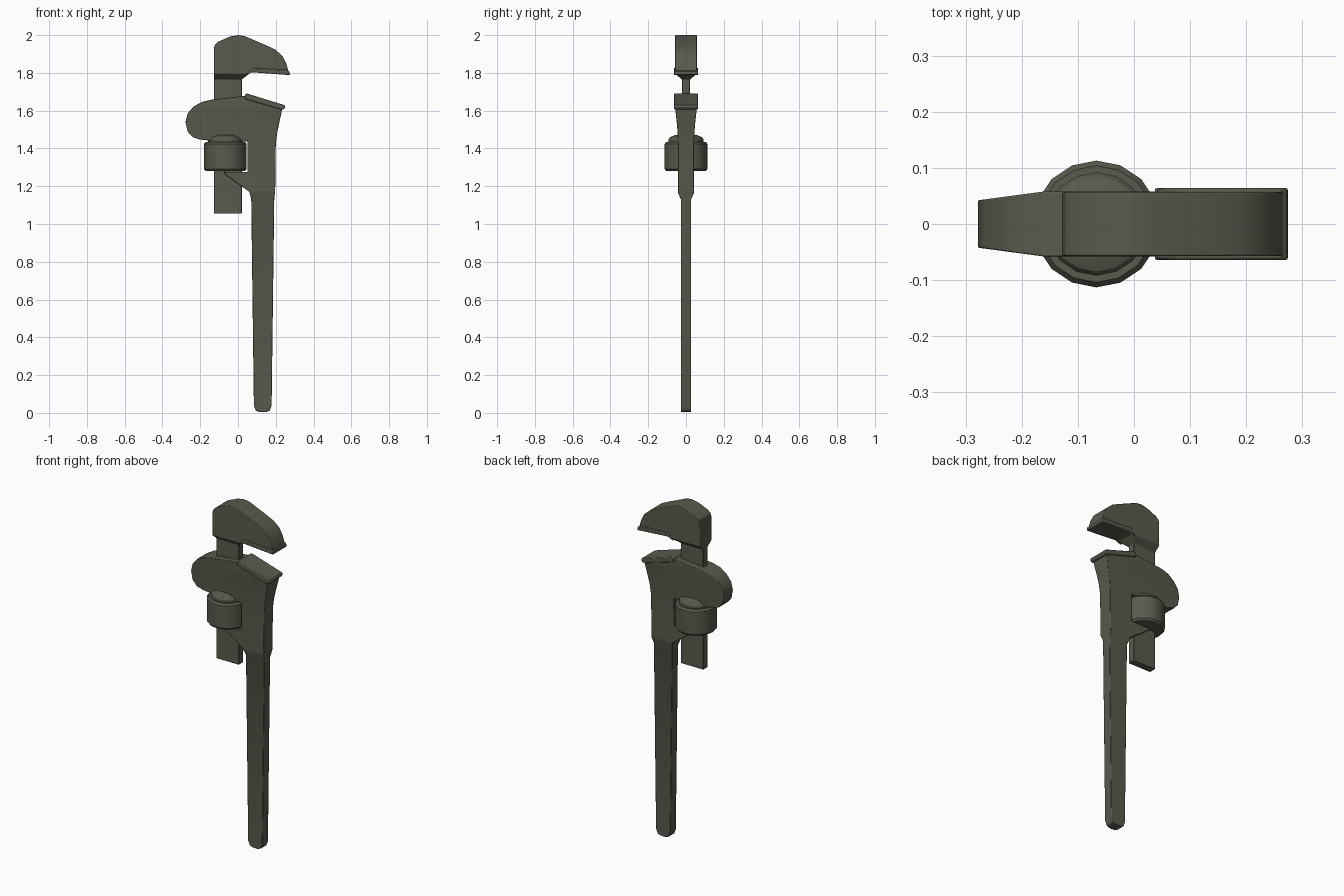
import bpy, bmesh, math

if "Cube" in bpy.data.objects:
    bpy.data.objects.remove(bpy.data.objects["Cube"])

iron = bpy.data.materials.new("dark_iron")
iron.diffuse_color = (0.10, 0.10, 0.075, 1)
iron.use_nodes = True
iron.node_tree.nodes["Principled BSDF"].inputs["Base Color"].default_value = iron.diffuse_color


def finish(bm, name, bevel):
    bmesh.ops.recalc_face_normals(bm, faces=bm.faces)
    me = bpy.data.meshes.new(name)
    bm.to_mesh(me)
    bm.free()
    me.materials.append(iron)
    ob = bpy.data.objects.new(name, me)
    bpy.context.collection.objects.link(ob)
    if bevel:
        m = ob.modifiers.new("bevel", 'BEVEL')
        m.width, m.segments = bevel, 2
        m.limit_method, m.angle_limit = 'ANGLE', math.radians(45)
    bpy.ops.object.select_all(action='DESELECT')
    bpy.context.view_layer.objects.active = ob
    ob.select_set(True)
    bpy.ops.object.shade_smooth_by_angle(angle=math.radians(30))
    return ob


def ramp(t, stops):
    """Piecewise linear lookup."""
    if t <= stops[0][0]:
        return stops[0][1]
    for (a, va), (b, vb) in zip(stops, stops[1:]):
        if t <= b:
            return va + (vb - va) * (t - a) / (b - a)
    return stops[-1][1]


def plate(name, profile, half, xcuts=(), zcuts=(), bevel=0.005):
    """Extrude an xz profile in y, with half thickness half(x, z)."""
    bm = bmesh.new()
    f = bm.faces.new([bm.verts.new((x, -1, z)) for x, z in profile])
    r = bmesh.ops.extrude_face_region(bm, geom=[f], use_keep_orig=True)
    for v in r['geom']:
        if isinstance(v, bmesh.types.BMVert):
            v.co.y = 1
    cuts = [((x, 0, 0), (1, 0, 0)) for x in xcuts] + [((0, 0, z), (0, 0, 1)) for z in zcuts]
    for co, no in cuts:
        bmesh.ops.bisect_plane(bm, geom=bm.verts[:] + bm.edges[:] + bm.faces[:],
                               plane_co=co, plane_no=no, dist=1e-4)
    for v in bm.verts:
        v.co.y *= half(v.co.x, v.co.z)
    return finish(bm, name, bevel)


def lathe(name, cx, profile, sides, bevel=0):
    """Stack of rings (radius, z) around a vertical axis."""
    bm = bmesh.new()
    rings = [[bm.verts.new((cx + r * math.cos(2 * math.pi * i / sides),
                            r * math.sin(2 * math.pi * i / sides), z))
              for i in range(sides)] for r, z in profile]
    for a, b in zip(rings, rings[1:]):
        for i in range(sides):
            j = (i + 1) % sides
            bm.faces.new((a[i], a[j], b[j], b[i]))
    bm.faces.new(rings[0])
    bm.faces.new(rings[-1])
    return finish(bm, name, bevel)


# Handle and housing: one forging with varying thickness
def body_half(x, z):
    h = ramp(z, [(1.13, 0.027), (1.165, 0.042), (1.42, 0.042), (1.52, 0.047), (1.62, 0.058)])
    return min(h, ramp(x, [(-0.28, 0.042), (-0.16, 0.058)]))


body = [(0.115, 0.004), (0.147, 0.004), (0.168, 0.012), (0.178, 0.04), (0.192, 1.13),
        (0.197, 1.18), (0.20, 1.42), (0.207, 1.48), (0.232, 1.60), (0.232, 1.625),
        (0.045, 1.68), (-0.02, 1.672), (-0.13, 1.66), (-0.19, 1.647), (-0.235, 1.622),
        (-0.267, 1.585), (-0.278, 1.54), (-0.267, 1.49), (-0.24, 1.46), (-0.20, 1.447),
        (-0.12, 1.438), (0.05, 1.438), (0.05, 1.275), (-0.075, 1.275),
        (-0.065, 1.26), (0.06, 1.17), (0.07, 1.13), (0.084, 0.04), (0.094, 0.012)]
plate("handle_and_housing", body, body_half, xcuts=(-0.16,),
      zcuts=(1.13, 1.165, 1.42, 1.52, 1.62))

# Hook jaw with its flat shank
hook = [(-0.128, 1.055), (0.02, 1.055), (0.02, 1.765), (0.075, 1.808), (0.267, 1.808),
        (0.255, 1.85), (0.235, 1.89), (0.195, 1.925), (0.14, 1.95), (0.035, 1.995),
        (0.0, 2.0), (-0.04, 1.993), (-0.105, 1.965), (-0.122, 1.95), (-0.128, 1.93)]
plate("hook_jaw", hook, lambda x, z: ramp(z, [(1.765, 0.021), (1.795, 0.057)]),
      zcuts=(1.765, 1.795), bevel=0.003)

# Wider gripping faces on both jaws
plate("upper_grip", [(0.04, 1.787), (0.075, 1.803), (0.265, 1.789), (0.275, 1.79),
                     (0.272, 1.808), (0.262, 1.816), (0.075, 1.826)],
      lambda x, z: 0.064, bevel=0.004)
plate("lower_grip", [(0.037, 1.685), (0.047, 1.691), (0.245, 1.63), (0.251, 1.622),
                     (0.243, 1.607), (0.225, 1.607), (0.037, 1.662)],
      lambda x, z: 0.064, bevel=0.004)

# Adjusting nut and the collar above it
lathe("adjusting_nut", -0.067, [(0.104, 1.28), (0.113, 1.291), (0.113, 1.424), (0.104, 1.435)], 16)
lathe("nut_collar", -0.067, [(0.092, 1.43), (0.092, 1.448), (0.085, 1.459), (0.055, 1.472)], 16)
